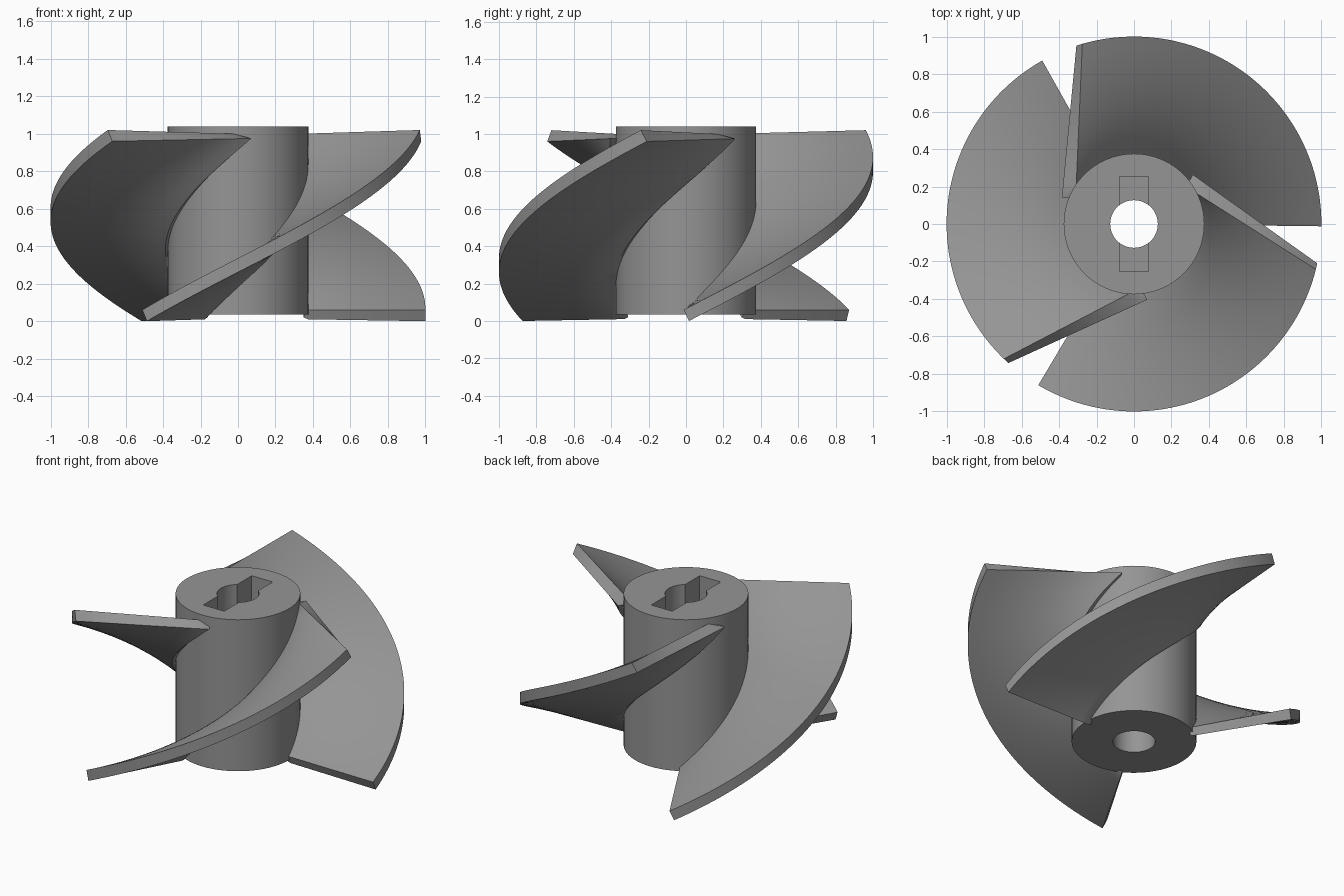
import bpy, bmesh, math
from mathutils import Matrix, Vector

if "Cube" in bpy.data.objects:
    bpy.data.objects.remove(bpy.data.objects["Cube"])

grey = bpy.data.materials.new("plain_grey")
grey.diffuse_color = (0.30, 0.30, 0.30, 1)
grey.use_nodes = True
grey.node_tree.nodes["Principled BSDF"].inputs["Base Color"].default_value = grey.diffuse_color


def finish(name, bm):
    bmesh.ops.recalc_face_normals(bm, faces=bm.faces)
    me = bpy.data.meshes.new(name)
    bm.to_mesh(me)
    bm.free()
    me.materials.append(grey)
    ob = bpy.data.objects.new(name, me)
    bpy.context.collection.objects.link(ob)
    return ob


def smooth(ob):
    bpy.ops.object.select_all(action='DESELECT')
    ob.select_set(True)
    bpy.context.view_layer.objects.active = ob
    bpy.ops.object.shade_smooth_by_angle(angle=math.radians(30))


def cylinder(name, r, z0, z1, n=96):
    bm = bmesh.new()
    bmesh.ops.create_cone(bm, cap_ends=True, segments=n, radius1=r, radius2=r,
                          depth=z1 - z0, matrix=Matrix.Translation((0, 0, (z0 + z1) / 2)))
    return finish(name, bm)


def cut(target, cutter):
    m = target.modifiers.new("cut", 'BOOLEAN')
    m.operation, m.solver, m.object = 'DIFFERENCE', 'EXACT', cutter
    bpy.context.view_layer.objects.active = target
    bpy.ops.object.modifier_apply(modifier=m.name)
    bpy.data.objects.remove(cutter)


# Hub with a through bore and a blind drive slot in the top
hub = cylinder("hub", 0.375, 0.035, 1.04)
cut(hub, cylinder("bore_cutter", 0.127, -0.2, 1.3, 64))
bm = bmesh.new()
bmesh.ops.create_cube(bm, size=1, matrix=Matrix.Translation((0, 0, 0.9))
                      @ Matrix.Diagonal((0.154, 0.508, 0.8, 1)))
cut(hub, finish("slot_cutter", bm))
smooth(hub)

# Blade section corners: (start radius, angle, z), (end radius, angle, z)
CORNERS = [
    ((0.370, -0.7, 0.06), (0.372, 146, 1.00)),    # upper, at the hub
    ((1.000, -0.7, 0.06), (1.000, 106, 1.02)),    # upper, at the rim
    ((1.000, 0.9, 0.00), (1.000, 107.9, 0.96)),   # lower, at the rim
    ((0.375, 2.0, 0.01), (0.410, 160, 0.975)),    # lower, at the hub
    ((0.350, 2.0, 0.02), (0.360, 157, 0.975)),    # root inside the hub
]
STEPS, RADIAL = 64, 10


def corner(i, t):
    r, a, z = (p + (q - p) * t for p, q in zip(*CORNERS[i]))
    a = math.radians(a)
    return Vector((r * math.cos(a), r * math.sin(a), z))


def section(t):
    c = [corner(i, t) for i in range(5)]
    top = [c[0].lerp(c[1], k / RADIAL) for k in range(RADIAL + 1)]
    low = [c[2].lerp(c[3], k / RADIAL) for k in range(RADIAL + 1)]
    return top + low + [c[4]]


# Three twisted blades, each a section swept up around the hub
for n in range(3):
    bm = bmesh.new()
    rings = [[bm.verts.new(p) for p in section(s / STEPS)] for s in range(STEPS + 1)]
    for a, b in zip(rings, rings[1:]):
        for k in range(len(a)):
            j = (k + 1) % len(a)
            bm.faces.new((a[k], a[j], b[j], b[k]))
    for ring in (rings[0], rings[-1]):
        for k in range(RADIAL):
            m = 2 * RADIAL + 1 - k
            bm.faces.new((ring[k], ring[k + 1], ring[m - 1], ring[m]))
        bm.faces.new((ring[0], ring[2 * RADIAL + 1], ring[-1]))
    bm.transform(Matrix.Rotation(math.radians(120 * n), 4, 'Z'))
    smooth(finish(f"blade_{n + 1}", bm))
